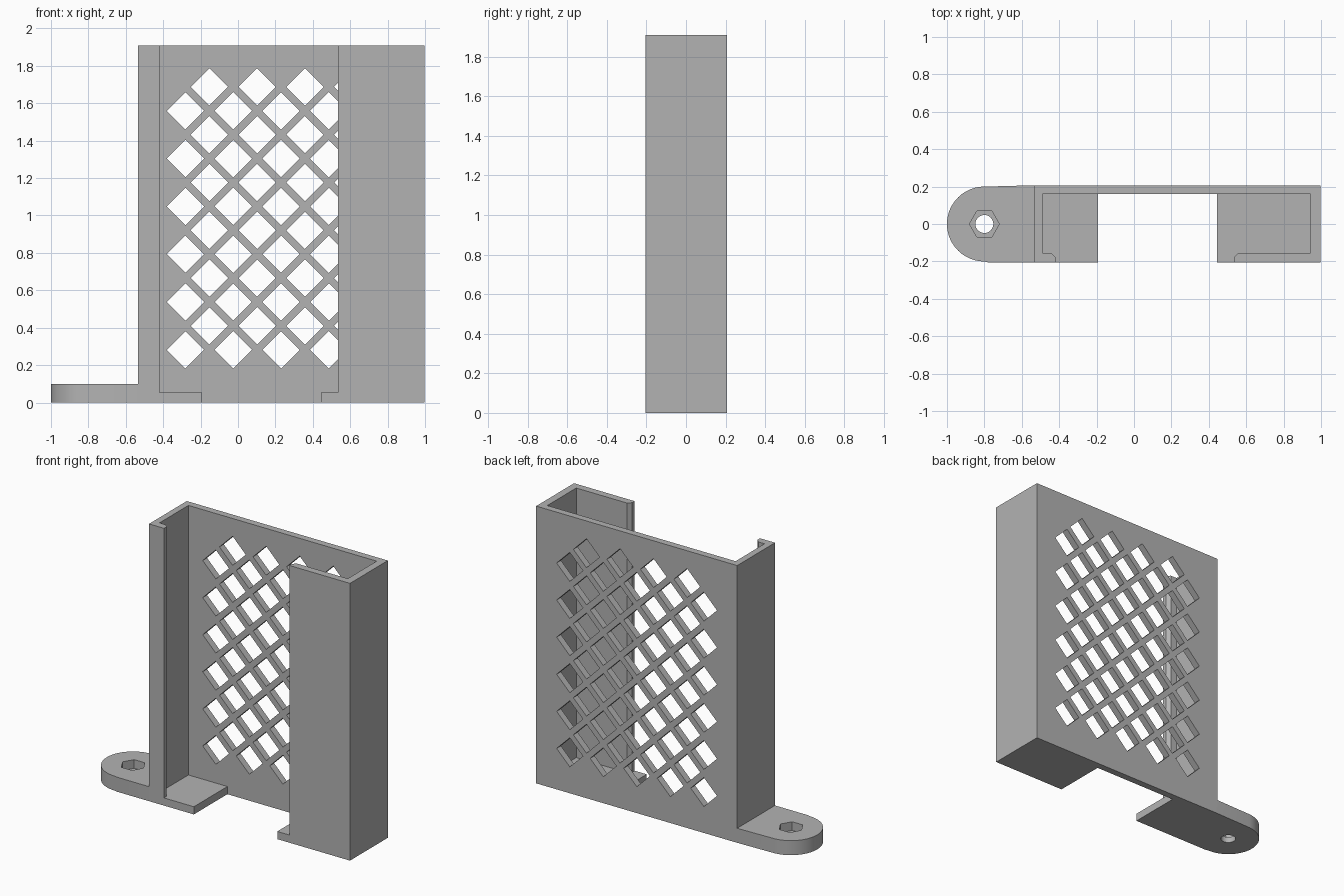
import bpy, bmesh
from math import pi, cos, sin, radians

cube = bpy.data.objects.get("Cube")
if cube:
    bpy.data.objects.remove(cube, do_unlink=True)

grey = bpy.data.materials.new("plain grey")
grey.use_nodes = True
colour = (0.45, 0.45, 0.45, 1)
grey.diffuse_color = colour
grey.node_tree.nodes["Principled BSDF"].inputs["Base Color"].default_value = colour

LEFT, RIGHT, FRONT, BACK, TOP = -0.535, 0.997, -0.205, 0.207, 1.91
INNER_BACK = 0.16


def prism(bm, points, offset):
    """Add a closed prism from 3D outline points swept by an offset."""
    face = bm.faces.new([bm.verts.new(p) for p in points])
    swept = bmesh.ops.extrude_face_region(bm, geom=[face], use_keep_orig=True)
    verts = [v for v in swept["geom"] if isinstance(v, bmesh.types.BMVert)]
    bmesh.ops.translate(bm, vec=offset, verts=verts)


def make_object(name, prisms):
    bm = bmesh.new()
    for points, offset in prisms:
        prism(bm, points, offset)
    bmesh.ops.recalc_face_normals(bm, faces=bm.faces)
    mesh = bpy.data.meshes.new(name)
    bm.to_mesh(mesh)
    bm.free()
    mesh.materials.append(grey)
    obj = bpy.data.objects.new(name, mesh)
    bpy.context.collection.objects.link(obj)
    return obj


def upright(outline, z0, z1):
    return [(x, y, z0) for x, y in outline], (0, 0, z1 - z0)


def rect(x0, x1, y0, y1):
    return [(x0, y0), (x1, y0), (x1, y1), (x0, y1)]


def ring(cx, cy, radius, sides, start=0.0, sweep=2 * pi):
    return [(cx + radius * cos(start + sweep * i / sides),
             cy + radius * sin(start + sweep * i / sides)) for i in range(sides)]


def combine(target, tool, operation):
    """Apply a boolean and discard the tool object."""
    tool.hide_render = True
    mod = target.modifiers.new(operation.lower(), "BOOLEAN")
    mod.operation, mod.solver, mod.object = operation, "EXACT", tool
    bpy.context.view_layer.objects.active = target
    bpy.ops.object.modifier_apply(modifier=mod.name)
    bpy.data.objects.remove(tool, do_unlink=True)


# Channel: back wall, two side walls and chamfered front lips
channel = [
    (LEFT, FRONT), (-0.42, FRONT), (-0.42, -0.178), (-0.443, -0.155),
    (-0.49, -0.155), (-0.49, INNER_BACK), (0.945, INNER_BACK), (0.945, -0.155),
    (0.557, -0.155), (0.535, -0.178), (0.535, FRONT), (RIGHT, FRONT),
    (RIGHT, BACK), (LEFT, BACK)]
bracket = make_object("bracket", [upright(channel, 0, TOP)])

# Diamond lattice through the back wall, in two staggered grids
PITCH, HALF = 0.2555, 0.1
diamonds = []
for columns, x0, z0 in ((5, -0.281, 0.282), (4, -0.153, 0.41)):
    for col in range(columns):
        for row in range(6):
            x, z = x0 + col * PITCH, z0 + row * PITCH
            outline = [(x - HALF, 0.1, z), (x, 0.1, z - HALF),
                       (x + HALF, 0.1, z), (x, 0.1, z + HALF)]
            diamonds.append((outline, (0, 0.2, 0)))
combine(bracket, make_object("lattice_cutter", diamonds), "DIFFERENCE")

# Floor ledges at both ends of the channel
for name, x0, x1 in (("left_ledge", LEFT, -0.193), ("right_ledge", 0.443, RIGHT)):
    ledge = make_object(name, [upright(rect(x0, x1, FRONT, BACK), 0, 0.053)])
    combine(bracket, ledge, "UNION")

# Rounded mounting ear with a hexagonal nut pocket and a screw hole
HOLE_X = -0.8
arc = ring(HOLE_X, 0, 0.2, 40, radians(94), radians(176))
ear_outline = arc + [(HOLE_X, FRONT + 0.005), (-0.78, FRONT),
                     (LEFT + 0.02, FRONT), (LEFT + 0.02, BACK), (LEFT, BACK)]
ear = make_object("mounting_ear", [upright(ear_outline, 0, 0.1)])
pocket = make_object("nut_pocket", [upright(ring(HOLE_X, 0, 0.08, 6), 0.04, 0.2)])
combine(ear, pocket, "DIFFERENCE")
hole = make_object("screw_hole", [upright(ring(HOLE_X, 0, 0.048, 32), -0.1, 0.2)])
combine(ear, hole, "DIFFERENCE")
combine(bracket, ear, "UNION")

# Smooth the round ear while keeping the edges crisp
bpy.ops.object.select_all(action="DESELECT")
bracket.select_set(True)
bpy.context.view_layer.objects.active = bracket
bpy.ops.object.shade_smooth_by_angle(angle=radians(20))
